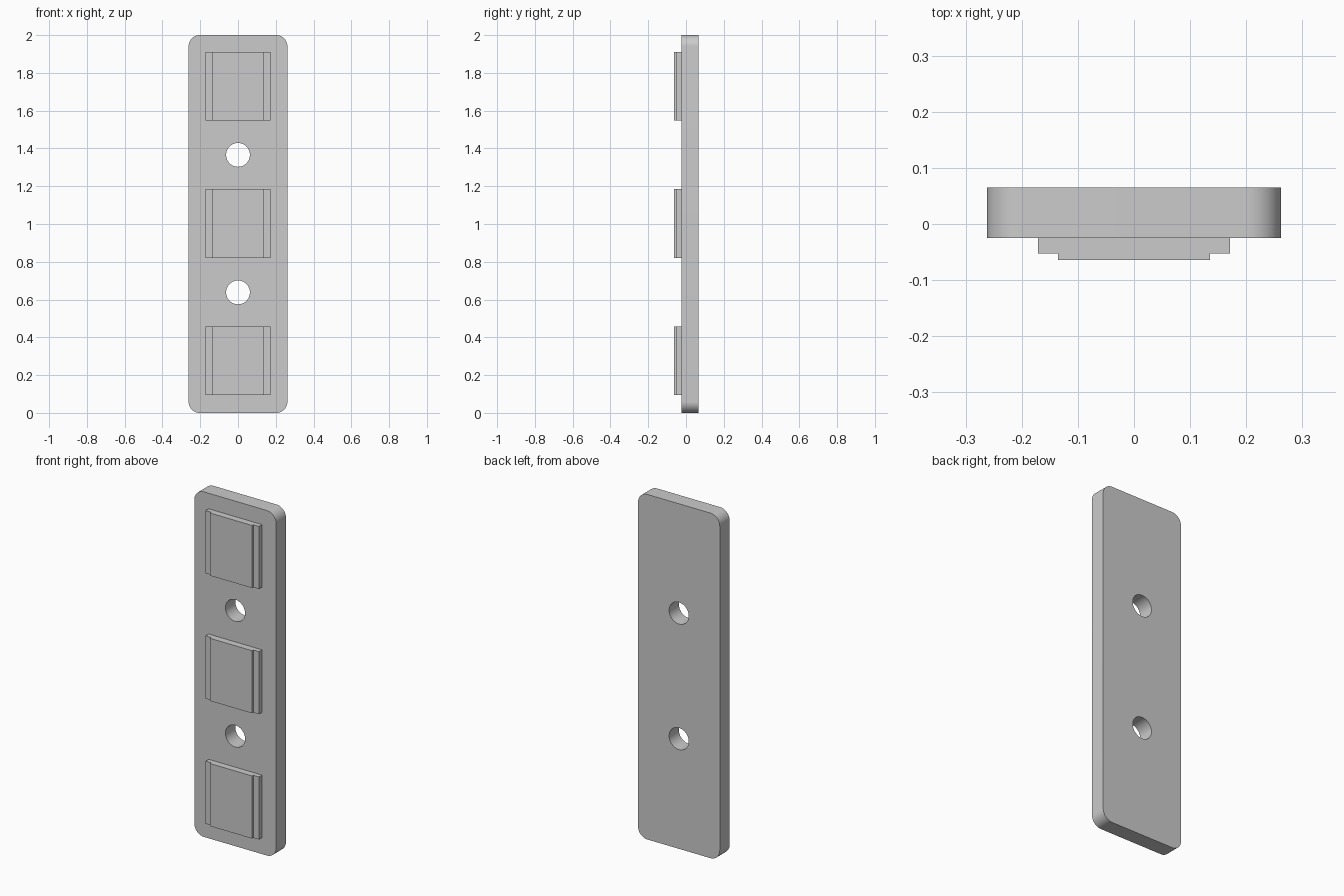
import bpy, bmesh
from math import radians, sin, cos, pi

if "Cube" in bpy.data.objects:
    bpy.data.objects.remove(bpy.data.objects["Cube"])

FRONT, BACK = -0.025, 0.065      # plate faces along y
HALF_W, CORNER = 0.262, 0.06


def extrude_profile(name, loop, offset):
    """Make a closed prism from a planar loop of points pushed along offset."""
    bm = bmesh.new()
    face = bm.faces.new([bm.verts.new(p) for p in loop])
    new = bmesh.ops.extrude_face_region(bm, geom=[face])["geom"]
    bmesh.ops.translate(bm, vec=offset,
                        verts=[g for g in new if isinstance(g, bmesh.types.BMVert)])
    bmesh.ops.recalc_face_normals(bm, faces=bm.faces)
    mesh = bpy.data.meshes.new(name)
    bm.to_mesh(mesh)
    bm.free()
    obj = bpy.data.objects.new(name, mesh)
    bpy.context.collection.objects.link(obj)
    return obj


def arc(cx, cz, r, start, sweep, steps, y):
    return [(cx + r * cos(start + sweep * i / steps), y,
             cz + r * sin(start + sweep * i / steps)) for i in range(steps + 1)]


# Back plate with rounded corners
outline = []
cx = HALF_W - CORNER
for i, (x, z) in enumerate([(cx, 2 - CORNER), (-cx, 2 - CORNER),
                            (-cx, CORNER), (cx, CORNER)]):
    outline += arc(x, z, CORNER, i * pi / 2, pi / 2, 12, FRONT)
plate = extrude_profile("back_plate", outline, (0, BACK - FRONT, 0))

# Two screw holes through the plate
for i, z in enumerate((0.638, 1.366)):
    circle = arc(0, z, 0.063, 0, 2 * pi, 48, -0.2)[:-1]
    cutter = extrude_profile(f"screw_hole_cutter_{i + 1}", circle, (0, 0.4, 0))
    cutter.hide_render = True
    cutter.hide_set(True)
    cut = plate.modifiers.new("screw_hole", "BOOLEAN")
    cut.operation, cut.solver, cut.object = "DIFFERENCE", "EXACT", cutter

# Bake the holes, drop the cutters and smooth the rounded walls
bpy.context.view_layer.update()
baked = bpy.data.meshes.new_from_object(
    plate.evaluated_get(bpy.context.evaluated_depsgraph_get()))
plate.modifiers.clear()
plate.data = baked
for obj in [o for o in bpy.data.objects if "cutter" in o.name]:
    bpy.data.objects.remove(obj)
bpy.context.view_layer.objects.active = plate
plate.select_set(True)
bpy.ops.object.shade_smooth_by_angle(angle=radians(30))

# Three raised pads with a stepped ledge on the left and right
half = [(0.171, FRONT), (0.171, -0.053), (0.135, -0.053), (0.135, -0.064)]
step = half + [(-x, y) for x, y in reversed(half)]
for i, z in enumerate((0.095, 0.821, 1.547)):
    extrude_profile(f"stepped_pad_{i + 1}", [(x, y, z) for x, y in step], (0, 0, 0.363))
